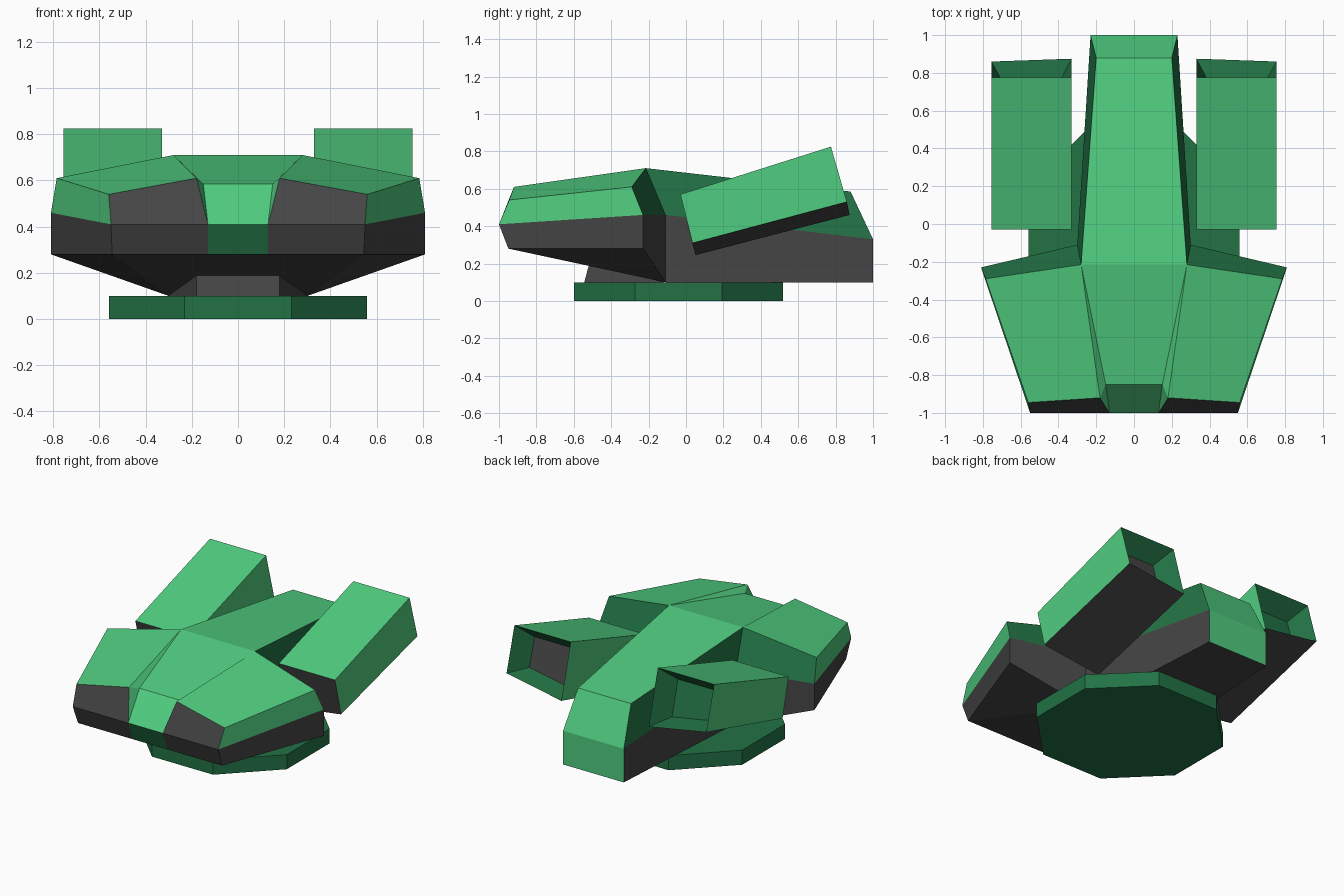
import bpy
import bmesh
import math
from mathutils import Vector

cube = bpy.data.objects.get("Cube")
if cube:
    bpy.data.objects.remove(cube, do_unlink=True)


def make_material(name, color):
    material = bpy.data.materials.new(name)
    material.use_nodes = True
    material.diffuse_color = (*color, 1)
    shader = material.node_tree.nodes["Principled BSDF"]
    shader.inputs["Base Color"].default_value = (*color, 1)
    shader.inputs["Roughness"].default_value = 0.8
    return material


GREEN, DARK, GRAY = range(3)
PALETTE = [
    make_material("bright green", (0.08, 0.61, 0.215)),
    make_material("dark green", (0.016, 0.17, 0.06)),
    make_material("charcoal gray", (0.062, 0.06, 0.062)),
]


def make_part(name, faces):
    """Build an object from (material index, corner points) pairs."""
    bm = bmesh.new()
    for index, corners in faces:
        face = bm.faces.new([bm.verts.new(c) for c in corners])
        face.material_index = index
    bmesh.ops.remove_doubles(bm, verts=bm.verts, dist=0.0005)
    bmesh.ops.recalc_face_normals(bm, faces=bm.faces)
    mesh = bpy.data.meshes.new(name)
    bm.to_mesh(mesh)
    bm.free()
    for material in PALETTE:
        mesh.materials.append(material)
    obj = bpy.data.objects.new(name, mesh)
    bpy.context.collection.objects.link(obj)
    return obj


def mirrored(point):
    return Vector((-point[0], point[1], point[2]))


def span(points, first, second):
    """Corners of a quad reaching across the centre line."""
    a, b = points[first], points[second]
    return [a, b, mirrored(b), mirrored(a)]


# Hull: named corner points of the left half
hull = {
    "nose_top": (0.15, -0.85, 0.585),
    "nose_edge": (0.13, -1, 0.41),
    "nose_low": (0.13, -0.95, 0.28),
    "brow": (0.18, -0.92, 0.61),
    "corner_top": (0.56, -0.945, 0.54),
    "corner_edge": (0.55, -1, 0.41),
    "corner_low": (0.545, -0.95, 0.28),
    "tip_top": (0.785, -0.29, 0.61),
    "tip_edge": (0.81, -0.23, 0.46),
    "tip_low": (0.81, -0.23, 0.28),
    "ridge": (0.28, -0.215, 0.71),
    "waist": (0.3, -0.11, 0.46),
    "belly": (0.3, -0.11, 0.1),
    "rear_top": (0.2, 0.88, 0.585),
    "rear_edge": (0.23, 1, 0.33),
    "rear_low": (0.23, 1, 0.1),
}

# Panels crossing the centre line
center_panels = [
    (GREEN, "rear_top", "ridge"),
    (GREEN, "ridge", "nose_top"),
    (GREEN, "nose_top", "nose_edge"),
    (DARK, "nose_edge", "nose_low"),
    (GRAY, "nose_low", "belly"),
    (GRAY, "belly", "rear_low"),
    (GREEN, "rear_low", "rear_edge"),
    (GREEN, "rear_edge", "rear_top"),
]

# Panels repeated on both sides
side_panels = [
    (GREEN, "nose_edge brow nose_top"),
    (GREEN, "brow ridge nose_top"),
    (GREEN, "brow corner_top tip_top ridge"),
    (GRAY, "brow corner_top corner_edge nose_edge"),
    (GRAY, "nose_edge corner_edge corner_low nose_low"),
    (GREEN, "corner_top tip_top tip_edge corner_edge"),
    (GRAY, "corner_edge tip_edge tip_low corner_low"),
    (DARK, "tip_top ridge waist tip_edge"),
    (GRAY, "tip_edge waist belly tip_low"),
    (GRAY, "nose_low corner_low belly"),
    (GRAY, "corner_low tip_low belly"),
    (DARK, "ridge rear_top rear_edge waist"),
    (GRAY, "waist rear_edge rear_low belly"),
]

faces = [(index, span(hull, a, b)) for index, a, b in center_panels]
for index, names in side_panels:
    corners = [hull[n] for n in names.split()]
    faces.append((index, corners))
    faces.append((index, [mirrored(c) for c in corners]))
make_part("hull", faces)

# Neck between hull and base
neck = {
    "front_low": (0.18, -0.545, 0.095),
    "front_top": (0.18, -0.52, 0.19),
    "back_low": (0.3, -0.12, 0.095),
    "back_top": (0.3, -0.12, 0.11),
}
flank = [neck[n] for n in ("front_low", "front_top", "back_top", "back_low")]
make_part("neck", [
    (GRAY, span(neck, "front_low", "front_top")),
    (GRAY, span(neck, "front_top", "back_top")),
    (GRAY, span(neck, "back_top", "back_low")),
    (GRAY, span(neck, "back_low", "front_low")),
    (GRAY, flank),
    (GRAY, [mirrored(c) for c in flank]),
])

# Octagonal turntable base
bpy.ops.mesh.primitive_cylinder_add(
    vertices=8, radius=0.605, depth=0.1,
    location=(0, -0.04, 0.05), rotation=(0, 0, math.pi / 8))
base = bpy.context.object
base.name = "turntable_base"
base.data.materials.append(PALETTE[DARK])


# Tilted pods with a tapered recess at the rear
def make_pod(name, side, recess_color):
    outer, inner = side * 0.755, side * 0.33
    front = [Vector(p) for p in ((outer, -0.03, 0.57), (inner, -0.03, 0.57),
                                 (inner, 0.05, 0.245), (outer, 0.035, 0.31))]
    rear = [Vector(p) for p in ((outer, 0.775, 0.825), (inner, 0.775, 0.825),
                                (inner, 0.875, 0.46), (outer, 0.86, 0.53))]
    middle = sum(rear, Vector()) / 4
    inward = (front[0] - rear[0]).normalized() * 0.13
    recess = [p.lerp(middle, 0.36) + inward for p in rear]
    pod = [(GRAY, front), (recess_color, recess)]
    for i, color in enumerate((GREEN, GREEN, GRAY, GREEN)):
        j = (i + 1) % 4
        pod.append((color, [front[i], front[j], rear[j], rear[i]]))
        pod.append((DARK, [rear[i], rear[j], recess[j], recess[i]]))
    make_part(name, pod)


make_pod("left_pod", 1, GRAY)
make_pod("right_pod", -1, DARK)
